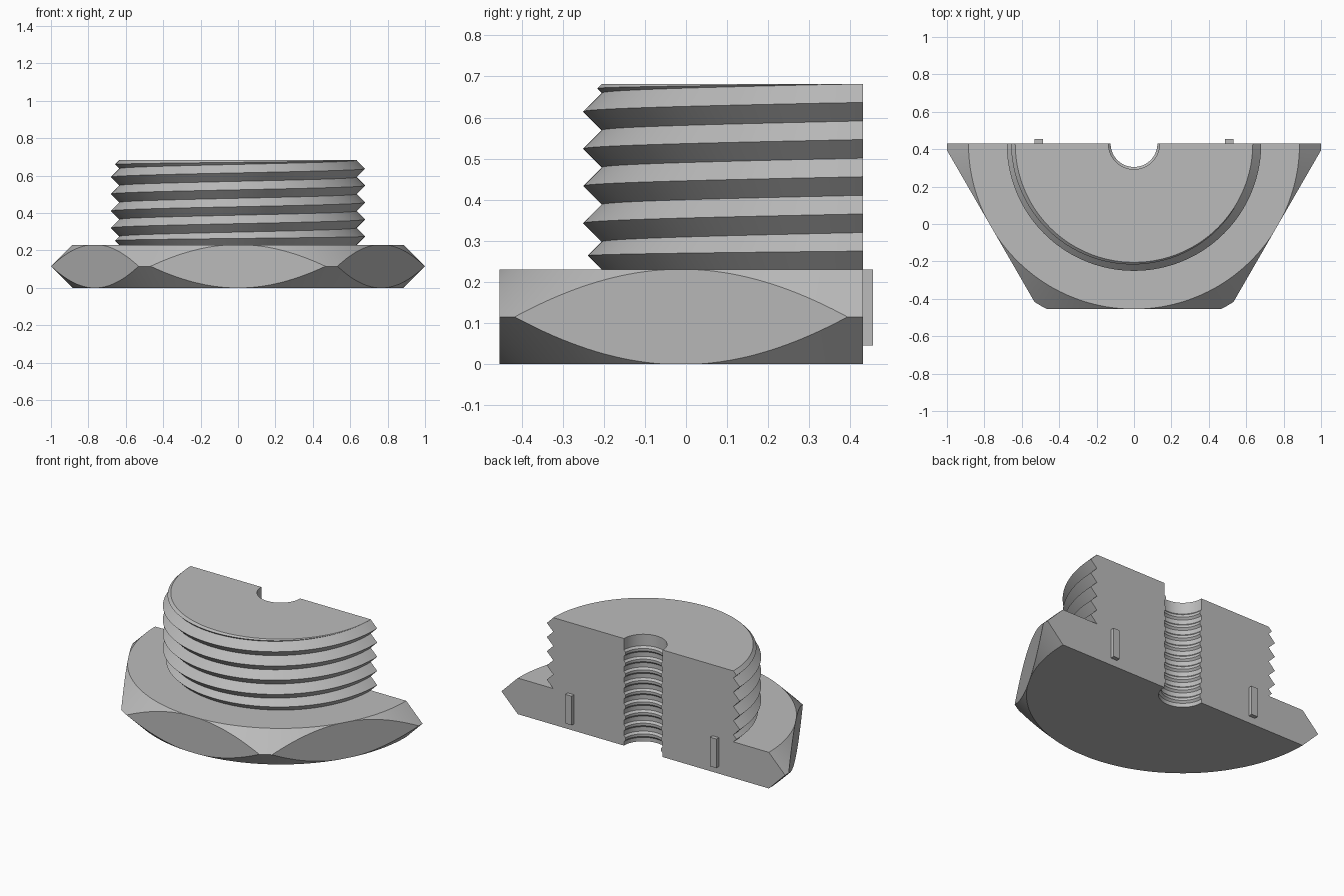
import bpy, bmesh, math
from mathutils import Vector

if "Cube" in bpy.data.objects:
    bpy.data.objects.remove(bpy.data.objects["Cube"], do_unlink=True)

AXIS_Y = 0.43            # the cut plane runs through the bolt axis
HEAD_TOP, TOP = 0.23, 0.682
PITCH, ROOT_R = 0.0905, 0.635
BORE_R, RIDGE_R, RIDGE_STEP = 0.137, 0.125, 0.068
STEPS = 128

steel = bpy.data.materials.new("grey_steel")
steel.use_nodes = True
steel.diffuse_color = (0.5, 0.5, 0.5, 1)
steel.node_tree.nodes["Principled BSDF"].inputs["Base Color"].default_value = (0.5, 0.5, 0.5, 1)


def add_object(name, bm):
    bmesh.ops.recalc_face_normals(bm, faces=bm.faces)
    mesh = bpy.data.meshes.new(name)
    bm.to_mesh(mesh)
    bm.free()
    mesh.materials.append(steel)
    obj = bpy.data.objects.new(name, mesh)
    bpy.context.collection.objects.link(obj)
    bpy.ops.object.select_all(action='DESELECT')
    obj.select_set(True)
    bpy.context.view_layer.objects.active = obj
    bpy.ops.object.shade_smooth_by_angle(angle=math.radians(30))
    return obj


def half_loft(section):
    """Sweep a closed (radius, height) section half a turn round the axis."""
    bm = bmesh.new()
    rows = []
    for i in range(STEPS + 1):
        a = math.pi * (1 + i / STEPS)
        rows.append([bm.verts.new((r * math.cos(a), AXIS_Y + r * math.sin(a), z))
                     for r, z in section(i / STEPS)])
    n = len(rows[0])
    for a, b in zip(rows, rows[1:]):
        for k in range(n):
            m = (k + 1) % n
            bm.faces.new((a[k], a[m], b[m], b[k]))
    bm.faces.new(rows[0])
    bm.faces.new(rows[-1][::-1])
    return bm


def bore_wall(low, high):
    """Bore outline from low to high, with its raised rings."""
    points = [(BORE_R, low)]
    for k in range(9):
        z = 0.045 + k * RIDGE_STEP
        if low < z < high:
            points += [(BORE_R, z - 0.02), (RIDGE_R, z - 0.008),
                       (RIDGE_R, z + 0.008), (BORE_R, z + 0.02)]
    return points + [(BORE_R, high)]


def shank_section(t):
    # Roots climb with the helix; 45 degree flanks and end chamfers meet between them
    first = 0.275 + t * PITCH / 2
    knots = [HEAD_TOP] + [min(first + k * PITCH, TOP - 0.001) for k in range(5)] + [TOP]
    outline = [(ROOT_R, knots[0])]
    for a, b in zip(knots, knots[1:]):
        outline += [(ROOT_R + (b - a) / 2, (a + b) / 2), (ROOT_R, b)]
    return bore_wall(HEAD_TOP, TOP) + outline[::-1]


def head_section(t):
    return bore_wall(0, HEAD_TOP) + [(0.885, HEAD_TOP), (1.0, HEAD_TOP / 2), (0.885, 0)]


# Threaded shank
add_object("threaded_shank", half_loft(shank_section))

# Hex head: double cone trimmed by three flats
head = half_loft(head_section)
for degrees in (210, 270, 330):
    a = math.radians(degrees)
    normal = Vector((math.cos(a), math.sin(a), 0))
    cut = bmesh.ops.bisect_plane(head, geom=head.verts[:] + head.edges[:] + head.faces[:],
                                 plane_co=Vector((0, AXIS_Y, 0)) + normal * 0.884,
                                 plane_no=normal, clear_outer=True)
    rim = [e for e in cut["geom_cut"] if isinstance(e, bmesh.types.BMEdge)]
    bmesh.ops.holes_fill(head, edges=rim, sides=0)
add_object("hex_head", head)

# Locating pins on the cut face
for side, x in (("left", 0.51), ("right", -0.51)):
    bm = bmesh.new()
    bmesh.ops.create_cube(bm, size=1)
    bmesh.ops.scale(bm, vec=(0.045, 0.025, 0.185), verts=bm.verts)
    bmesh.ops.translate(bm, vec=(x, AXIS_Y + 0.0125, 0.1375), verts=bm.verts)
    add_object(side + "_pin", bm)
